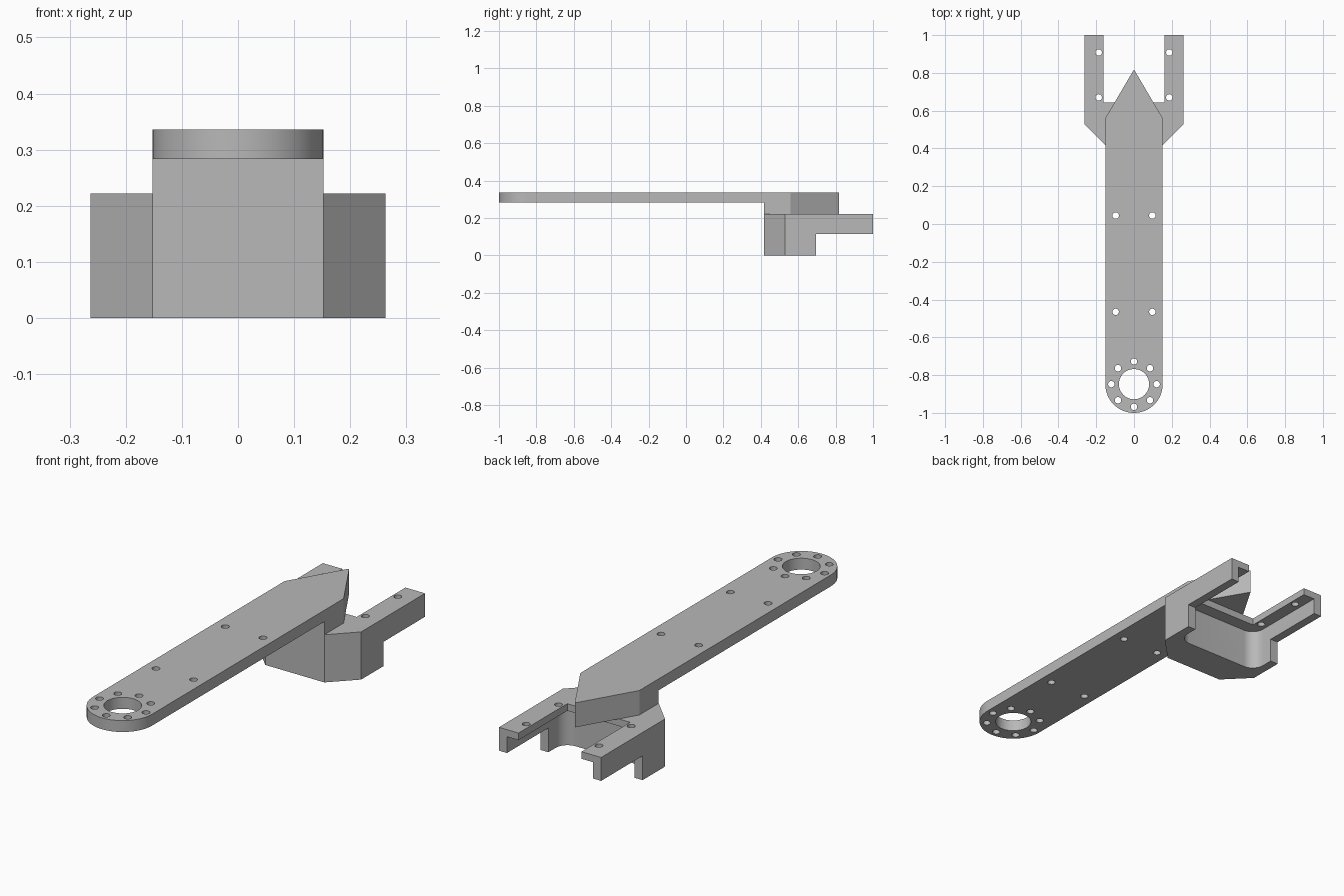
import bpy
import bmesh
from math import cos, sin, pi

old = bpy.data.objects.get("Cube")
if old:
    bpy.data.objects.remove(old, do_unlink=True)

# One plain grey for the whole bracket
grey = bpy.data.materials.new("plain_grey")
grey.use_nodes = True
GREY = (0.48, 0.48, 0.48, 1)
grey.diffuse_color = GREY
grey.node_tree.nodes["Principled BSDF"].inputs["Base Color"].default_value = GREY

# Main levels
TOP, PLATE_UNDER, BASE_TOP = 0.336, 0.283, 0.222
FLANGE_UNDER, PRONG_UNDER = 0.189, 0.113
FRONT = 0.418  # front face of the base


def arc(cx, cy, r, start, end, n):
    return [(cx + r * cos(start + (end - start) * i / n),
             cy + r * sin(start + (end - start) * i / n)) for i in range(n + 1)]


def hole(cx, cy, r=0.017, n=24):
    return arc(cx, cy, r, 0, 2 * pi, n)[:-1]


def mirrored(half):
    """Close a right-hand outline with its mirror image."""
    return half + [(-x, y) for x, y in reversed(half) if abs(x) > 1e-6]


def prism(name, loops, z0, z1):
    """Extrude an outline, with any further loops as holes."""
    curve = bpy.data.curves.new(name + "_profile", "CURVE")
    curve.dimensions = "2D"
    curve.fill_mode = "BOTH"
    curve.extrude = (z1 - z0) / 2
    for loop in loops:
        spline = curve.splines.new("POLY")
        spline.points.add(len(loop) - 1)
        for p, (x, y) in zip(spline.points, loop):
            p.co = (x, y, 0, 1)
        spline.use_cyclic_u = True
    temp = bpy.data.objects.new(name + "_profile", curve)
    bpy.context.collection.objects.link(temp)
    bpy.context.view_layer.update()
    graph = bpy.context.evaluated_depsgraph_get()
    mesh = bpy.data.meshes.new_from_object(temp.evaluated_get(graph))
    bpy.data.objects.remove(temp, do_unlink=True)

    bm = bmesh.new()
    bm.from_mesh(mesh)
    bmesh.ops.remove_doubles(bm, verts=bm.verts, dist=1e-5)
    bmesh.ops.translate(bm, verts=bm.verts, vec=(0, 0, (z0 + z1) / 2))
    bmesh.ops.recalc_face_normals(bm, faces=bm.faces)
    bm.to_mesh(mesh)
    bm.free()
    mesh.materials.clear()
    mesh.materials.append(grey)
    obj = bpy.data.objects.new(name, mesh)
    bpy.context.collection.objects.link(obj)
    return obj


def cut(obj, cutter):
    mod = obj.modifiers.new("cut", "BOOLEAN")
    mod.operation = "DIFFERENCE"
    mod.solver = "EXACT"
    mod.object = cutter
    bpy.context.view_layer.objects.active = obj
    bpy.ops.object.modifier_apply(modifier=mod.name)
    bpy.data.objects.remove(cutter, do_unlink=True)


def rectangle(x, y0, y1):
    return [(-x, y0), (x, y0), (x, y1), (-x, y1)]


# Arm: rounded front end, pointed back end, bolt circle and plate holes
hub_y, half_w = -0.848, 0.152
outline = mirrored(arc(0, hub_y, half_w, -pi / 2, 0, 24) + [(half_w, 0.56), (0, 0.818)])
holes = [hole(0, hub_y, 0.08, 48)]
holes += [hole(0.12 * cos(i * pi / 4), hub_y + 0.12 * sin(i * pi / 4)) for i in range(8)]
holes += [hole(x, y) for x in (-0.097, 0.097) for y in (-0.465, 0.045)]
arm = prism("arm", [outline] + holes, BASE_TOP, TOP)
cut(arm, prism("arm_cutter", [rectangle(0.4, -1.2, FRONT)], 0.1, PLATE_UNDER))

# Forked base: chamfered front, two prongs with bolt holes
outline = mirrored([(half_w, FRONT), (0.263, 0.53), (0.263, 1.0), (0.162, 1.0), (0.162, 0.642)])
holes = [hole(x, y) for x in (-0.187, 0.187) for y in (0.67, 0.908)]
base = prism("forked_base", [outline] + holes, 0, BASE_TOP)

# Pocket under the thin flange, with rounded inner corners
wall, back, r = 0.222, 0.58, 0.06
pocket = mirrored(arc(wall - r, back + r, r, -pi / 2, 0, 12) + [(wall, 1.2)])
cut(base, prism("pocket_cutter", [pocket], -0.1, FLANGE_UNDER))

# Step below the prongs
cut(base, prism("step_cutter", [rectangle(0.4, 0.695, 1.2)], -0.1, PRONG_UNDER))

for obj in (arm, base):
    bpy.ops.object.select_all(action="DESELECT")
    obj.select_set(True)
    bpy.context.view_layer.objects.active = obj
    bpy.ops.object.shade_smooth_by_angle(angle=pi / 6)
